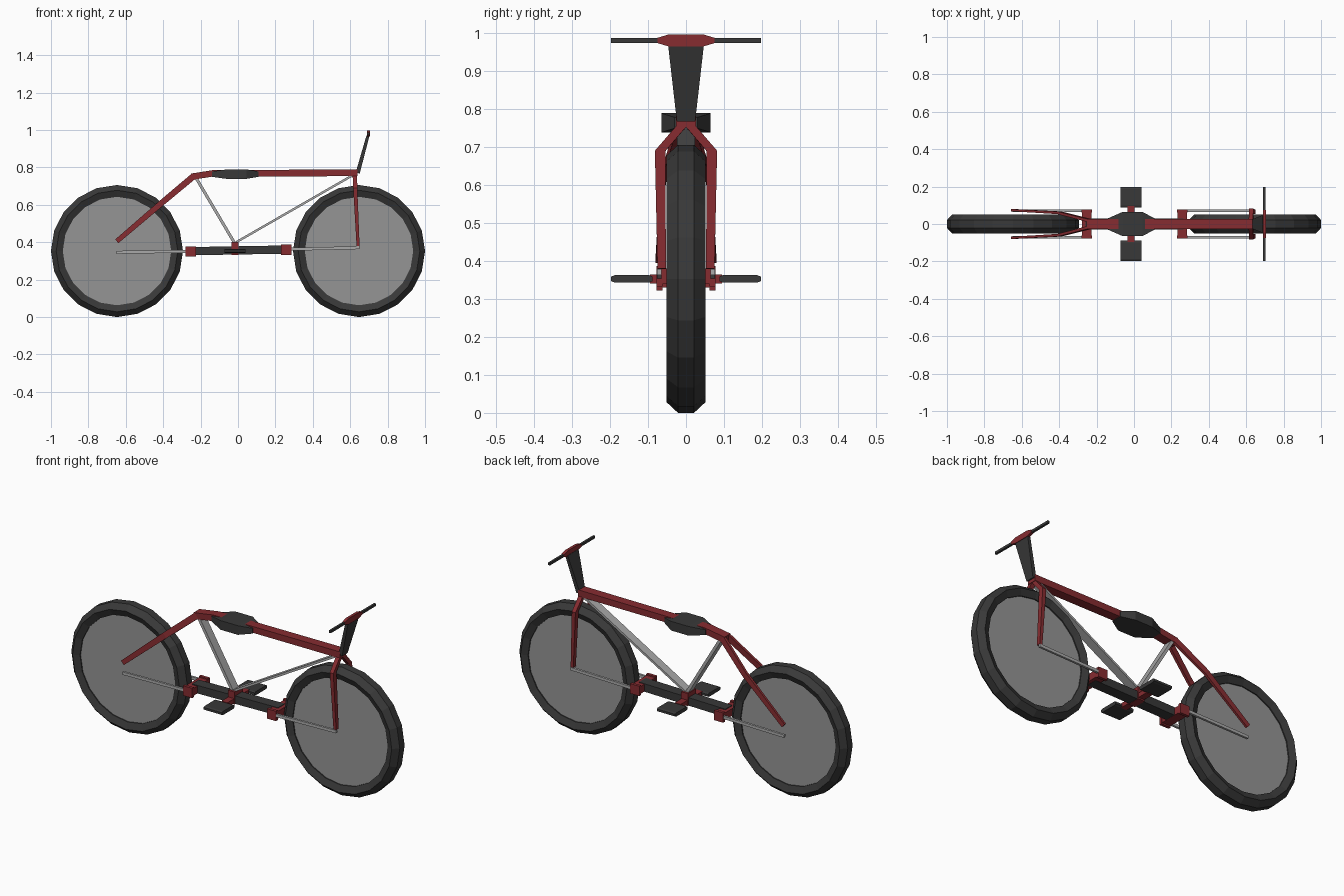
import bpy, math
from mathutils import Vector

if "Cube" in bpy.data.objects:
    bpy.data.objects.remove(bpy.data.objects["Cube"])


def mat(name, c):
    m = bpy.data.materials.new(name)
    m.diffuse_color = (*c, 1)
    m.use_nodes = True
    m.node_tree.nodes["Principled BSDF"].inputs["Base Color"].default_value = m.diffuse_color
    return m


RED = mat("red_paint", (0.24, 0.025, 0.03))
DARK = mat("dark_rubber", (0.04, 0.04, 0.04))
STEEL = mat("steel", (0.4, 0.4, 0.4))
DISC = mat("disc_grey", (0.3, 0.3, 0.3))


def make(name, verts, faces, m, mirror=False):
    me = bpy.data.meshes.new(name)
    me.from_pydata(verts, [], faces)
    me.materials.append(m)
    ob = bpy.data.objects.new(name, me)
    bpy.context.collection.objects.link(ob)
    if mirror:
        mod = ob.modifiers.new("mirror", "MIRROR")
        mod.use_axis = (False, True, False)
    return ob


def beam(name, path, m, mirror=False):
    """Rectangular sweep; each path point is (x, y, z, half width in y, half thickness)."""
    P = [Vector(p[:3]) for p in path]
    verts, faces = [], []
    for i, p in enumerate(path):
        t = Vector()
        if i > 0:
            t += (P[i] - P[i - 1]).normalized()
        if i < len(P) - 1:
            t += (P[i + 1] - P[i]).normalized()
        side = Vector((0, 1, 0))
        nrm = t.cross(side).normalized()
        for a, b in ((-1, -1), (1, -1), (1, 1), (-1, 1)):
            verts.append(P[i] + side * a * p[3] + nrm * b * p[4])
    for i in range(len(P) - 1):
        for k in range(4):
            a, b = i * 4 + k, i * 4 + (k + 1) % 4
            faces.append((a, b, b + 4, a + 4))
    n = len(verts)
    faces += [(3, 2, 1, 0), (n - 4, n - 3, n - 2, n - 1)]
    return make(name, verts, faces, m, mirror)


def box(name, x0, x1, y0, y1, z0, z1, m, mirror=False):
    yc, zc, hy, hz = (y0 + y1) / 2, (z0 + z1) / 2, (y1 - y0) / 2, (z1 - z0) / 2
    return beam(name, [(x0, yc, zc, hy, hz), (x1, yc, zc, hy, hz)], m, mirror)


def loft(name, rings, m):
    """Skin equal-length rings of points and cap both ends."""
    k = len(rings[0])
    verts = [v for r in rings for v in r]
    faces = [(i * k + j, i * k + (j + 1) % k, (i + 1) * k + (j + 1) % k, (i + 1) * k + j)
             for i in range(len(rings) - 1) for j in range(k)]
    faces += [tuple(reversed(range(k))), tuple(range(len(verts) - k, len(verts)))]
    return make(name, verts, faces, m)


# wheels: twenty-sided tyre ring and grey disc
SIDES, R = 20, 0.353
SECTION = [(0.29, -0.036), (0.325, -0.051), (R, -0.021), (R, 0.021), (0.325, 0.051), (0.29, 0.036)]
for label, cx in (("rear", -0.647), ("front", 0.647)):
    verts, faces, k = [], [], len(SECTION)
    for i in range(SIDES):
        a = 2 * math.pi * i / SIDES
        verts += [(cx + r * math.cos(a), y, R + r * math.sin(a)) for r, y in SECTION]
        n = (i + 1) % SIDES
        faces += [(i * k + j, i * k + (j + 1) % k, n * k + (j + 1) % k, n * k + j) for j in range(k)]
    make(label + "_tyre", verts, faces, DARK)
    bpy.ops.mesh.primitive_cylinder_add(vertices=SIDES, radius=0.292, depth=0.06,
                                        location=(cx, 0, R), rotation=(math.pi / 2, 0, 0))
    disc = bpy.context.object
    disc.name = label + "_disc"
    disc.data.materials.append(DISC)

# main frame
beam("top_tube", [(-0.25, 0, 0.75, 0.026, 0.017), (-0.13, 0, 0.769, 0.026, 0.017),
                  (0.64, 0, 0.771, 0.026, 0.018)], RED)
beam("rear_stay", [(-0.235, 0.018, 0.755, 0.008, 0.017), (-0.40, 0.06, 0.617, 0.007, 0.016),
                   (-0.648, 0.074, 0.405, 0.006, 0.013)], RED, True)
beam("front_fork", [(0.625, 0.012, 0.755, 0.014, 0.012), (0.627, 0.068, 0.69, 0.014, 0.011),
                    (0.642, 0.064, 0.38, 0.011, 0.008)], RED, True)
beam("seat_strut", [(-0.225, 0, 0.745, 0.024, 0.008), (-0.015, 0, 0.39, 0.024, 0.008)], STEEL)
beam("down_strut", [(0.62, 0, 0.762, 0.024, 0.006), (-0.01, 0, 0.40, 0.024, 0.006)], STEEL)

# saddle
rings = []
for x, w, h in ((-0.14, 0.03, 0.016), (-0.06, 0.065, 0.028), (0.045, 0.065, 0.028), (0.11, 0.03, 0.016)):
    rings.append([(x, -w, 0.764 - h * 0.9), (x, w, 0.764 - h * 0.9),
                  (x, w, 0.764 + h * 0.9), (x, -w, 0.764 + h * 0.9)])
loft("saddle", rings, DARK)

# handlebar with stem and clamp
beam("stem", [(0.64, 0, 0.77, 0.024, 0.011), (0.695, 0, 0.97, 0.047, 0.008)], DARK)
clamp = []
for y, h in ((-0.075, 0.007), (-0.045, 0.016), (0.045, 0.016), (0.075, 0.007)):
    clamp.append([(0.697 + sx * 0.008, y, 0.981 + sz * h)
                  for sx, sz in ((-1, -1), (-1, 1), (1, 1), (1, -1))])
loft("handlebar_clamp", clamp, RED)
box("handlebar_grip", 0.691, 0.703, 0.06, 0.197, 0.974, 0.987, DARK, True)

# bottom beam with brackets and crank block
beam("bottom_beam", [(-0.26, 0, 0.352, 0.03, 0.022), (0.265, 0, 0.361, 0.03, 0.022)], DARK)
for label, x, z in (("rear", -0.253, 0.35), ("front", 0.258, 0.36)):
    box(label + "_bracket", x - 0.026, x + 0.026, -0.07, 0.07, z - 0.02, z + 0.02, RED)
    box(label + "_bracket_end", x - 0.028, x + 0.028, 0.062, 0.078, z - 0.027, z + 0.027, RED, True)
box("crank_block", -0.036, 0.004, -0.036, 0.036, 0.333, 0.402, RED)
box("crank_axle", -0.034, 0.002, -0.095, 0.095, 0.341, 0.365, RED)

# pedals with thinned outer edges
for label, s in (("left", -1), ("right", 1)):
    rows = []
    for y, h in ((0.088, 0.006), (0.098, 0.01), (0.187, 0.01), (0.197, 0.006)):
        rows.append([(x, s * y, 0.353 + sz * h) for x, sz in
                     ((-0.072, -1), (-0.072, 1), (0.04, 1), (0.04, -1))][::s])
    loft(label + "_pedal", rows, DARK)

# side rods to the axles
beam("rear_rod", [(-0.65, 0.071, 0.346, 0.006, 0.008), (-0.26, 0.071, 0.352, 0.006, 0.008)], STEEL, True)
beam("front_rod", [(0.65, 0.071, 0.371, 0.006, 0.008), (0.26, 0.071, 0.362, 0.006, 0.008)], STEEL, True)
